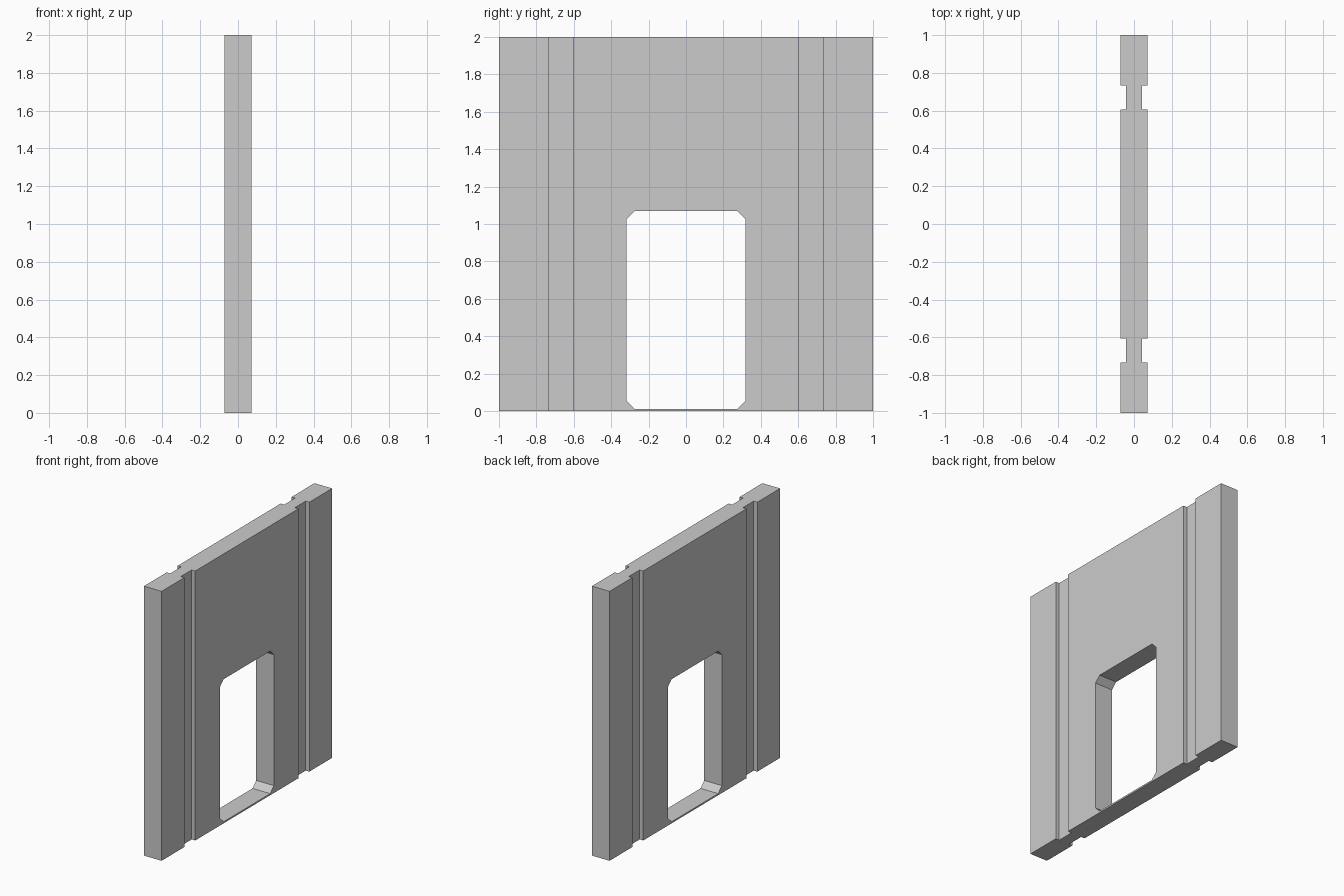
import bpy, bmesh
from mathutils import Vector

if "Cube" in bpy.data.objects:
    bpy.data.objects.remove(bpy.data.objects["Cube"])

T, G = 0.0725, 0.043        # half thickness of the slab and of the grooved strip
G0, G1 = 0.605, 0.733       # groove limits along y


def prism(name, points, direction):
    """Extrude a closed outline into a solid object."""
    bm = bmesh.new()
    face = bm.faces.new([bm.verts.new(p) for p in points])
    ext = bmesh.ops.extrude_face_region(bm, geom=[face])
    verts = [v for v in ext["geom"] if isinstance(v, bmesh.types.BMVert)]
    bmesh.ops.translate(bm, verts=verts, vec=Vector(direction))
    bmesh.ops.recalc_face_normals(bm, faces=bm.faces)
    mesh = bpy.data.meshes.new(name)
    bm.to_mesh(mesh)
    bm.free()
    obj = bpy.data.objects.new(name, mesh)
    bpy.context.collection.objects.link(obj)
    return obj


# wall slab: plan outline with two grooves on each face
side = [(T, -1), (T, -G1), (G, -G1), (G, -G0), (T, -G0),
        (T, G0), (G, G0), (G, G1), (T, G1), (T, 1)]
outline = side + [(-x, -y) for x, y in side]
wall = prism("wall_panel", [(x, y, 0) for x, y in outline], (0, 0, 2))

# doorway: rectangle with chamfered corners, leaving a thin sill
W, Z0, Z1, C = 0.317, 0.012, 1.07, 0.043
door = [(W - C, Z0), (W, Z0 + C), (W, Z1 - C), (W - C, Z1)]
door += [(-y, z) for y, z in reversed(door)]
cutter = prism("doorway_cutter", [(-0.3, y, z) for y, z in door], (0.6, 0, 0))
cutter.hide_render = True

# cut the doorway and drop the cutter
mod = wall.modifiers.new("doorway", 'BOOLEAN')
mod.operation = 'DIFFERENCE'
mod.solver = 'EXACT'
mod.object = cutter
bpy.context.view_layer.objects.active = wall
bpy.ops.object.modifier_apply(modifier=mod.name)
bpy.data.objects.remove(cutter)
